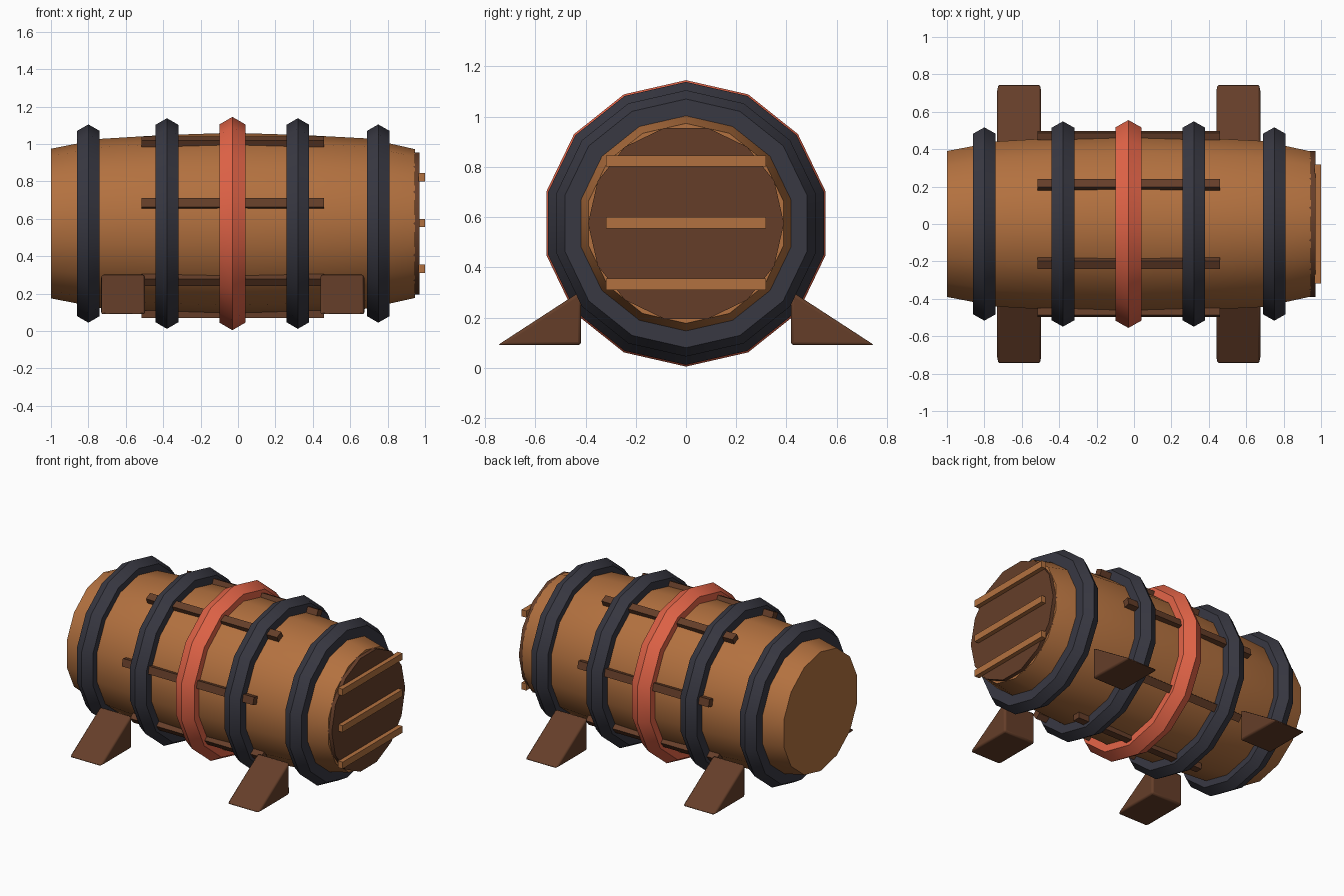
import bpy, bmesh
from math import sin, cos, pi, radians
from mathutils import Matrix, Vector

if "Cube" in bpy.data.objects:
    bpy.data.objects.remove(bpy.data.objects["Cube"])

SIDES = 14
AXIS_Z = 0.575
MID_X = -0.03


def material(name, rgb):
    m = bpy.data.materials.new(name)
    m.diffuse_color = (*rgb, 1)
    m.use_nodes = True
    m.node_tree.nodes["Principled BSDF"].inputs["Base Color"].default_value = m.diffuse_color
    return m


WOOD = material("oak", (0.45, 0.165, 0.05))
DARK = material("dark_wood", (0.13, 0.048, 0.022))
IRON = material("iron", (0.04, 0.04, 0.055))
RED = material("red_paint", (0.78, 0.13, 0.065))


def finish(ob, name, mat, smooth=False):
    ob.name = name
    ob.data.materials.append(mat)
    if smooth:
        bpy.ops.object.select_all(action='DESELECT')
        ob.select_set(True)
        bpy.context.view_layer.objects.active = ob
        bpy.ops.object.shade_smooth_by_angle(angle=radians(30))
    return ob


def from_bmesh(bm, name, mat, smooth=False):
    bmesh.ops.recalc_face_normals(bm, faces=bm.faces)
    me = bpy.data.meshes.new(name)
    bm.to_mesh(me)
    bm.free()
    ob = bpy.data.objects.new(name, me)
    bpy.context.collection.objects.link(ob)
    return finish(ob, name, mat, smooth)


def box(name, loc, size, mat, rot_x=0):
    bm = bmesh.new()
    bmesh.ops.create_cube(bm, size=1, matrix=Matrix.Diagonal((*size, 1)))
    ob = from_bmesh(bm, name, mat)
    ob.location = loc
    ob.rotation_euler.x = rot_x
    return ob


# barrel body: bulging profile turned around the x axis
profile = [(-1, 0.40), (-0.73, 0.453), (-0.4, 0.473), (MID_X, 0.485),
           (0.35, 0.473), (0.69, 0.455), (0.945, 0.398)]
bm = bmesh.new()
rings = []
for x, r in profile:
    rings.append([bm.verts.new((x, r * sin(2 * pi * i / SIDES),
                                AXIS_Z + r * cos(2 * pi * i / SIDES)))
                  for i in range(SIDES)])
for a, b in zip(rings, rings[1:]):
    for i in range(SIDES):
        j = (i + 1) % SIDES
        bm.faces.new((a[i], a[j], b[j], b[i]))
bm.faces.new(rings[0])
bm.faces.new(rings[-1])
from_bmesh(bm, "barrel_body", WOOD, True)

# hoops: (x, outer radius, tube radius, material)
hoops = [(-0.80, 0.53, 0.07, IRON), (-0.38, 0.563, 0.07, IRON),
         (MID_X, 0.57, 0.08, RED),
         (0.32, 0.563, 0.07, IRON), (0.75, 0.53, 0.07, IRON)]
for n, (x, outer, tube, mat) in enumerate(hoops, 1):
    bpy.ops.mesh.primitive_torus_add(
        major_segments=SIDES, minor_segments=6, major_radius=outer - tube,
        minor_radius=tube, location=(x, 0, AXIS_Z), rotation=(0, pi / 2, 0))
    finish(bpy.context.object, f"hoop_{n}", mat, True)

# lid on the +x end
bpy.ops.mesh.primitive_cylinder_add(
    vertices=SIDES, radius=0.39, depth=0.05, location=(0.945, 0, AXIS_Z),
    rotation=(0, pi / 2, 0))
finish(bpy.context.object, "lid", DARK, True)

# three slats across the lid
for n, z in enumerate((0.333, 0.578, 0.823), 1):
    box(f"lid_slat_{n}", (0.9825, 0, z), (0.035, 0.635, 0.045), WOOD)

# seven battens running along the body
for k in range(7):
    a = -pi / 2 + 2 * pi * k / 7
    box(f"batten_{k + 1}", (MID_X + 0.002, 0.485 * cos(a), AXIS_Z + 0.485 * sin(a)),
        (0.975, 0.04, 0.05), DARK, a)

# four wedge feet with softened edges
for sx, x0 in (("left", -0.732), ("right", 0.44)):
    for sy, s in (("front", -1), ("back", 1)):
        bm = bmesh.new()
        tri = [bm.verts.new((x0, s * y, z))
               for y, z in ((0.418, 0.09), (0.75, 0.09), (0.418, 0.306))]
        face = bm.faces.new(tri)
        ext = bmesh.ops.extrude_face_region(bm, geom=[face])
        bmesh.ops.translate(bm, vec=Vector((0.236, 0, 0)),
                            verts=[v for v in ext["geom"] if isinstance(v, bmesh.types.BMVert)])
        ob = from_bmesh(bm, f"{sy}_{sx}_foot", DARK, True)
        bev = ob.modifiers.new("soft_edges", 'BEVEL')
        bev.width = 0.012
        bev.segments = 2
